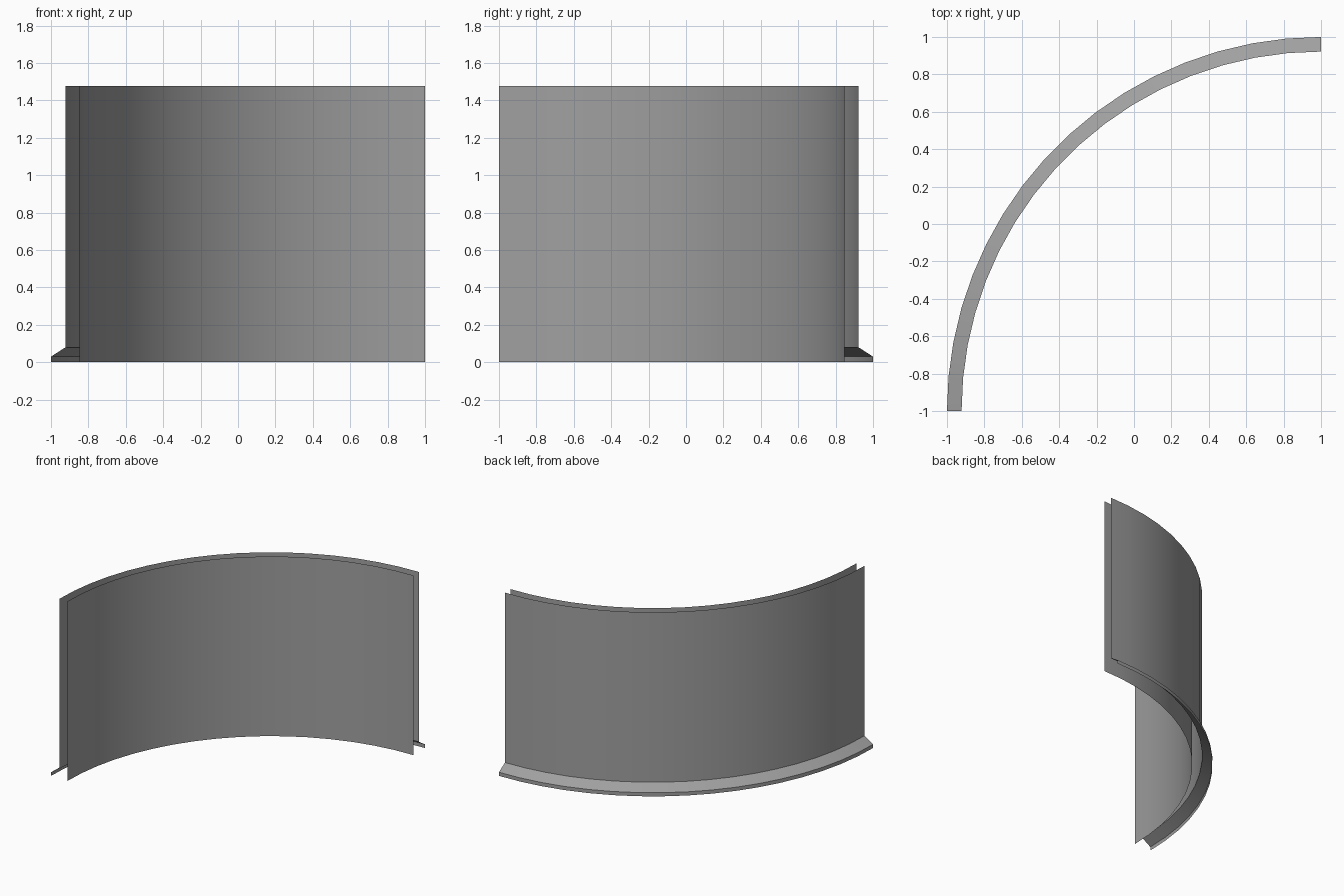
import bpy
import bmesh
from math import cos, sin, pi

cube = bpy.data.objects.get("Cube")
if cube:
    bpy.data.objects.remove(cube, do_unlink=True)

SEGMENTS = 17
CENTRE = (1.0, -1.0)
R_LIP, R_OUTER, R_INNER = 2.0, 1.922, 1.848
HEIGHT, SLOPE_TOP, LIP_TOP = 1.476, 0.08, 0.03

grey = bpy.data.materials.new("plain_grey")
grey.use_nodes = True
colour = (0.35, 0.35, 0.35, 1.0)
grey.diffuse_color = colour
grey.node_tree.nodes["Principled BSDF"].inputs["Base Color"].default_value = colour


def quarter_sweep(name, profile):
    """Sweep an open (radius, height) profile through a quarter turn."""
    bm = bmesh.new()
    rows = []
    for i in range(SEGMENTS + 1):
        a = pi / 2 + pi / 2 * i / SEGMENTS
        rows.append([bm.verts.new((CENTRE[0] + r * cos(a), CENTRE[1] + r * sin(a), z))
                     for r, z in profile])
    for a, b in zip(rows, rows[1:]):
        for j in range(len(profile) - 1):
            bm.faces.new((a[j], b[j], b[j + 1], a[j + 1]))
    mesh = bpy.data.meshes.new(name)
    bm.to_mesh(mesh)
    bm.free()
    mesh.materials.append(grey)
    obj = bpy.data.objects.new(name, mesh)
    bpy.context.collection.objects.link(obj)
    bpy.ops.object.select_all(action='DESELECT')
    obj.select_set(True)
    bpy.context.view_layer.objects.active = obj
    bpy.ops.object.shade_smooth_by_angle()
    return obj


# Concave skin, listed top down so that it faces the arc centre
quarter_sweep("inner_wall", [(R_INNER, HEIGHT), (R_INNER, 0)])

# Convex skin standing on the skirting
quarter_sweep("outer_wall", [(R_OUTER, SLOPE_TOP), (R_OUTER, HEIGHT)])

# Sloped foot with a short upright lip
quarter_sweep("skirting", [(R_LIP, 0), (R_LIP, LIP_TOP), (R_OUTER, SLOPE_TOP)])
